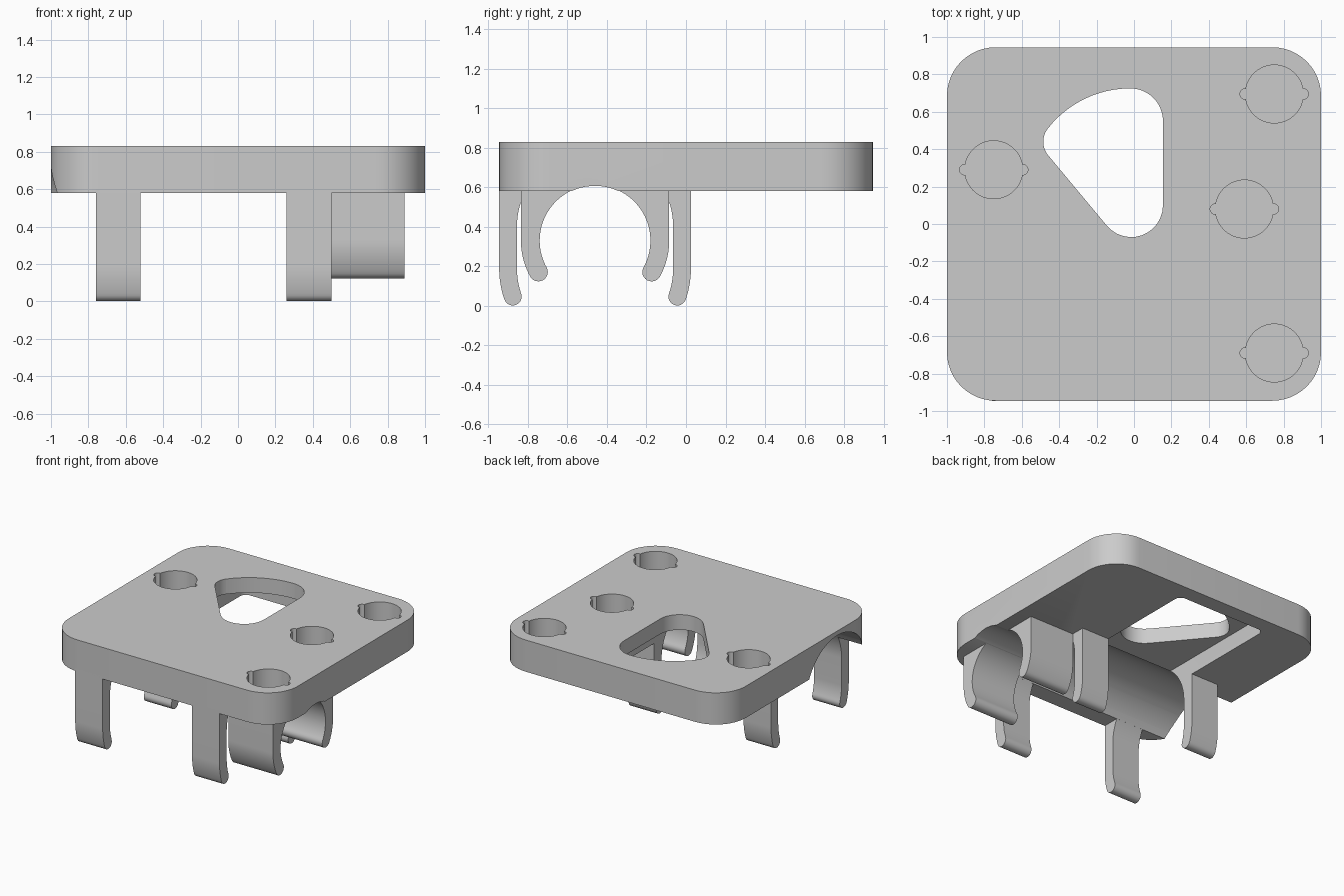
import bpy, bmesh
from math import sin, cos, radians

if "Cube" in bpy.data.objects:
    bpy.data.objects.remove(bpy.data.objects["Cube"])

grey = bpy.data.materials.new("light grey plastic")
grey.use_nodes = True
grey.diffuse_color = (0.6, 0.6, 0.6, 1)
grey.node_tree.nodes["Principled BSDF"].inputs["Base Color"].default_value = (0.6, 0.6, 0.6, 1)


def arc(cx, cy, r, a0, a1, n=12):
    """Points on an arc, angles in degrees."""
    angles = [radians(a0 + (a1 - a0) * i / n) for i in range(n + 1)]
    return [(cx + r * cos(a), cy + r * sin(a)) for a in angles]


def prism(name, pts, lo, hi, axis="z"):
    """Extrude a closed profile along z (profile in xy) or x (profile in yz)."""
    bm = bmesh.new()
    place = (lambda p: (p[0], p[1], lo)) if axis == "z" else (lambda p: (lo, p[0], p[1]))
    face = bm.faces.new([bm.verts.new(place(p)) for p in pts])
    new = bmesh.ops.extrude_face_region(bm, geom=[face])["geom"]
    shift = (0, 0, hi - lo) if axis == "z" else (hi - lo, 0, 0)
    bmesh.ops.translate(bm, vec=shift, verts=[g for g in new if isinstance(g, bmesh.types.BMVert)])
    bmesh.ops.remove_doubles(bm, verts=bm.verts, dist=0.0005)
    bmesh.ops.recalc_face_normals(bm, faces=bm.faces)
    mesh = bpy.data.meshes.new(name)
    bm.to_mesh(mesh)
    bm.free()
    ob = bpy.data.objects.new(name, mesh)
    bpy.context.collection.objects.link(ob)
    mesh.materials.append(grey)
    return ob


def rounded_rect(x0, x1, y0, y1, r):
    return (arc(x1 - r, y1 - r, r, 0, 90) + arc(x0 + r, y1 - r, r, 90, 180)
            + arc(x0 + r, y0 + r, r, 180, 270) + arc(x1 - r, y0 + r, r, 270, 360))


def cut(target, cutter):
    mod = target.modifiers.new("cut", "BOOLEAN")
    mod.operation, mod.solver, mod.object = "DIFFERENCE", "EXACT", cutter
    bpy.context.view_layer.objects.active = target
    bpy.ops.object.modifier_apply(modifier=mod.name)
    bpy.data.objects.remove(cutter)


def smooth(ob):
    bpy.ops.object.select_all(action="DESELECT")
    ob.select_set(True)
    bpy.context.view_layer.objects.active = ob
    bpy.ops.object.shade_smooth_by_angle(angle=radians(30))


BOTTOM, TOP, MID = 0.58, 0.83, -0.46

# Base plate with rounded corners
plate = prism("plate", rounded_rect(-1, 1, -0.945, 0.945, 0.26), BOTTOM, TOP)

# Rounded triangular window
window = (arc(-0.02, 0.55, 0.175, 0, 90) + arc(-0.02, 0.165, 0.56, 90, 142)
          + arc(-0.37, 0.44, 0.115, 142, 220) + arc(-0.015, 0.1, 0.17, 220, 360))
cut(plate, prism("window_cutter", window, 0.4, 1))

# Wide channel under the plate, then the narrow channel at the right end
cut(plate, prism("wide_channel_cutter", arc(MID, 0.4, 0.395, 0, 360, 72), -1.1, 0.5, "x"))
cut(plate, prism("narrow_channel_cutter", arc(MID, 0.33, 0.277, 0, 360, 72), 0.45, 1.1, "x"))

# Shallow recess under the window, open to the channel
cut(plate, prism("recess_cutter", rounded_rect(-0.52, 0.26, MID, 0.82, 0.05), 0.4, 0.71))

# Blind round sockets with a small ear on each side
R, EAR = 0.155, 0.028
for x, y in ((0.75, 0.695), (0.59, 0.08), (0.75, -0.69), (-0.75, 0.29)):
    outline = (arc(x, y, R, 10, 170, 24) + arc(x - R, y, EAR, 95, 265, 10)
               + arc(x, y, R, 190, 350, 24) + arc(x + R, y, EAR, -85, 85, 10))
    cut(plate, prism("socket_cutter", outline, 0.65, 1))
smooth(plate)


def arm(name, side, x0, x1, inner, outer, low, tip_angle, root):
    """Hooked spring arm: straight outside, curved in to a round tip."""
    mid, half = (inner + outer) / 2, (outer - inner) / 2
    a = radians(tip_angle)
    pts = [(outer, 0.6)]
    pts += arc(0, low, outer, 0, tip_angle)
    pts += arc(mid * cos(a), low + mid * sin(a), half, tip_angle, tip_angle - 180)
    pts += arc(0, low, inner, tip_angle, 0)
    pts += root
    smooth(prism(name, [(MID + side * y, z) for y, z in pts], x0, x1, "x"))


for side, end in ((-1, "front"), (1, "back")):
    # Tall outer clips, flaring into the wide channel
    for x0, x1, hand in ((-0.76, -0.52, "right"), (0.26, 0.5, "left")):
        arm(f"{end}_{hand}_outer_clip", side, x0, x1, 0.395, 0.485, 0.19, -19,
            arc(0, 0.4, 0.395, 0, 30))
    # Short inner clip, curving into the narrow channel
    arm(f"{end}_inner_clip", side, 0.5, 0.89, 0.28, 0.375, 0.33, -29,
        arc(0, 0.33, 0.28, 0, 75, 20))
